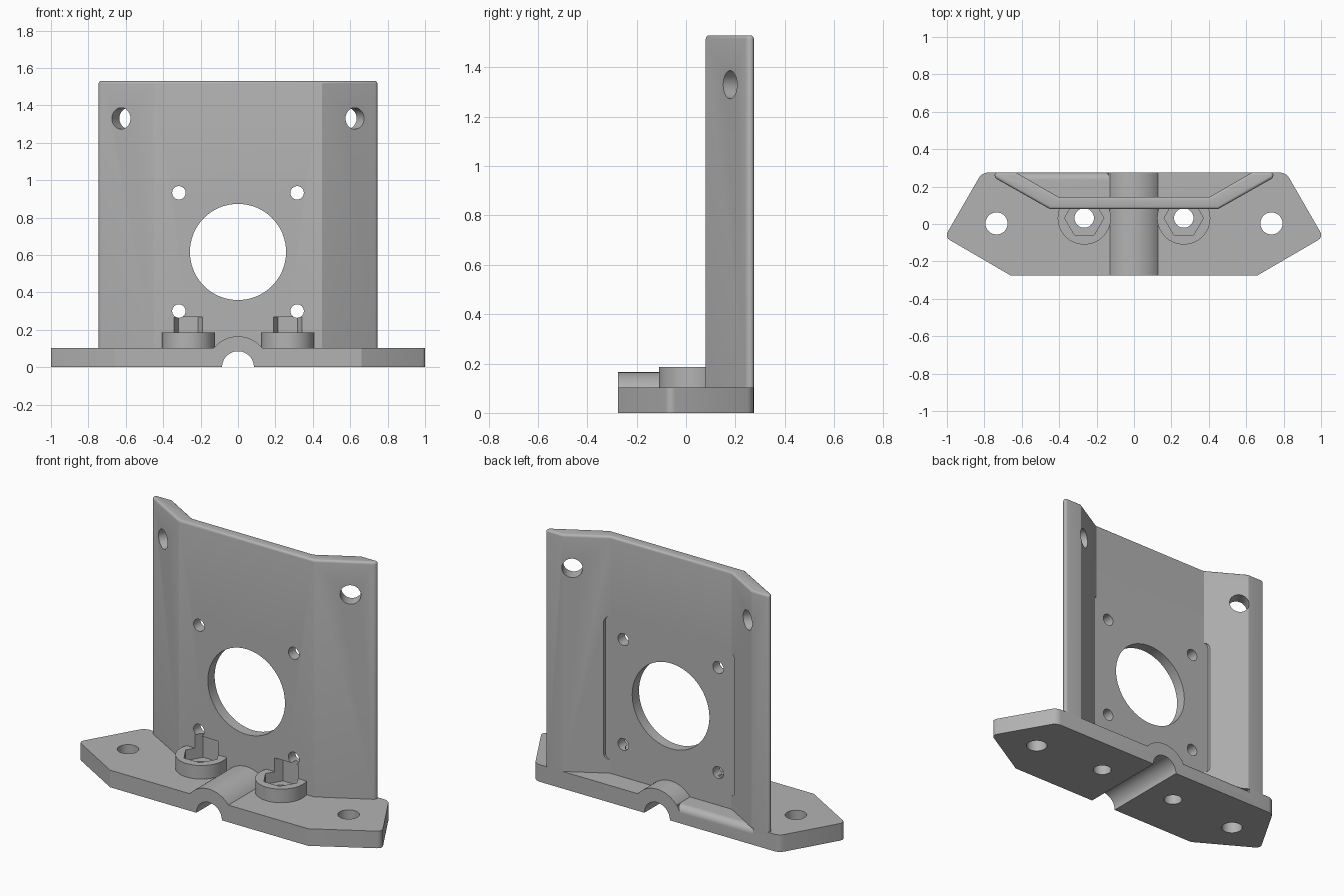
import bpy, bmesh, math
from mathutils import Vector, Matrix

cube = bpy.data.objects.get("Cube")
if cube:
    bpy.data.objects.remove(cube)

grey = bpy.data.materials.new("matte grey")
grey.use_nodes = True
grey.diffuse_color = (0.45, 0.45, 0.45, 1)
grey.node_tree.nodes["Principled BSDF"].inputs["Base Color"].default_value = (0.45, 0.45, 0.45, 1)


def finish(name, bm):
    bmesh.ops.recalc_face_normals(bm, faces=bm.faces)
    mesh = bpy.data.meshes.new(name)
    bm.to_mesh(mesh)
    bm.free()
    ob = bpy.data.objects.new(name, mesh)
    bpy.context.collection.objects.link(ob)
    mesh.materials.append(grey)
    return ob


def prism(name, outline, z0, z1, round_edge=None, radius=0.03):
    """Extrude a plan outline; round the edges picked by round_edge(a, b)."""
    bm = bmesh.new()
    face = bm.faces.new([bm.verts.new((x, y, z0)) for x, y in outline])
    ext = bmesh.ops.extrude_face_region(bm, geom=[face])["geom"]
    bmesh.ops.translate(bm, vec=(0, 0, z1 - z0),
                        verts=[v for v in ext if isinstance(v, bmesh.types.BMVert)])
    if round_edge:
        picked = [e for e in bm.edges if round_edge(e.verts[0].co, e.verts[1].co)]
        bmesh.ops.bevel(bm, geom=picked, offset=radius, segments=4,
                        profile=0.5, affect='EDGES')
    return finish(name, bm)


def cylinder(name, centre, axis, radius, length, sides=64):
    bm = bmesh.new()
    turn = Vector((0, 0, 1)).rotation_difference(Vector(axis)).to_matrix().to_4x4()
    bmesh.ops.create_cone(bm, cap_ends=True, segments=sides, radius1=radius, radius2=radius,
                          depth=length, matrix=Matrix.Translation(centre) @ turn)
    return finish(name, bm)


def box(name, low, high):
    (x0, y0, z0), (x1, y1, z1) = low, high
    return prism(name, [(x0, y0), (x1, y0), (x1, y1), (x0, y1)], z0, z1)


def cut(target, cutters):
    bpy.context.view_layer.objects.active = target
    for c in cutters:
        mod = target.modifiers.new("cut", 'BOOLEAN')
        mod.operation = 'DIFFERENCE'
        mod.solver = 'EXACT'
        mod.object = c
        bpy.ops.object.modifier_apply(modifier=mod.name)


def mirrored(half):
    return half + [(-x, y) for x, y in reversed(half)]


def is_vertical(a, b):
    return abs(a.z - b.z) > 0.01


THICK, BOSS_X, BOSS_Y, MOTOR_Z = 0.103, 0.266, 0.032, 0.616
SIDES = (-1, 1)

# base plate with rounded outer corners
base = prism("base_plate", mirrored([(0.66, -0.275), (1.012, -0.07), (0.813, 0.275)]),
             0, THICK, lambda a, b: is_vertical(a, b) and abs(a.x) > 0.7)

# raised arch over the shaft channel
arch = cylinder("channel_arch", (0, 0, 0), (0, 1, 0), 0.165, 0.55)

# upright panel with angled wings and softened rim
panel = prism("upright_panel",
              mirrored([(0.45, 0.08), (0.745, 0.247), (0.745, 0.275), (0.63, 0.275), (0.405, 0.145)]),
              0.1, 1.53,
              lambda a, b: min(a.z, b.z) > 1.5 or (is_vertical(a, b) and abs(a.x) > 0.7),
              0.014)

# round bosses in front of the panel
bosses = [cylinder("boss_" + n, (s * BOSS_X, BOSS_Y, 0.14), (0, 0, 1), 0.142, 0.09)
          for s, n in zip(SIDES, ("right", "left"))]

# cutters: shaft channel and everything below the ground
channel = cylinder("channel_cutter", (0, 0, 0), (0, 1, 0), 0.085, 2)
ground = box("ground_cutter", (-2, -2, -1), (2, 2, 0))
behind = box("behind_cutter", (-1, 0.13, 0), (1, 1, 1))

# cutters: bolt holes and hexagonal nut pockets
mounts = [cylinder("mount_cutter", (s * 0.735, 0.003, 0), (0, 0, 1), 0.059, 1) for s in SIDES]
bolts = [cylinder("bolt_cutter", (s * BOSS_X, BOSS_Y, 0), (0, 0, 1), 0.052, 0.4) for s in SIDES]
pockets = []
for s in SIDES:
    hexagon = [(s * BOSS_X + 0.105 * math.cos(k * math.pi / 3),
                BOSS_Y + 0.105 * math.sin(k * math.pi / 3)) for k in range(6)]
    pockets.append(prism("pocket_cutter", hexagon, 0.12, 0.268))

# cutters: panel opening, screw holes, wing holes and square recess at the back
opening = cylinder("opening_cutter", (0, 0.1, MOTOR_Z), (0, 1, 0), 0.257, 1, 96)
screws = [cylinder("screw_cutter", (s * 0.316, 0.1, MOTOR_Z + t * 0.316), (0, 1, 0), 0.036, 1, 32)
          for s in SIDES for t in SIDES]
wing_holes = [cylinder("wing_cutter", (s * 0.625, 0.178, 1.33), (s * 0.5, -0.866, 0), 0.057, 0.4, 48)
              for s in SIDES]
recess = box("recess_cutter", (-0.435, 0.145, MOTOR_Z - 0.43), (0.435, 0.4, MOTOR_Z + 0.43))
bm = bmesh.new()
bm.from_mesh(recess.data)
bmesh.ops.bevel(bm, geom=[e for e in bm.edges if abs(e.verts[0].co.y - e.verts[1].co.y) > 0.01],
                offset=0.03, segments=4, profile=0.5, affect='EDGES')
bm.to_mesh(recess.data)
bm.free()

# cutter: rounded relief on one stretch of the back edge
relief = box("relief_cutter", (-0.64, 0.235, THICK - 0.04), (-0.135, 0.4, 0.4))
edge_round = cylinder("edge_round", (-0.4, 0.235, THICK - 0.04), (1, 0, 0), 0.04, 1)
cut(relief, [edge_round])

cut(base, [channel, relief] + mounts + bolts + pockets)
cut(arch, [ground, channel])
cut(panel, [opening, recess] + screws + wing_holes + pockets)
for boss, bolt, pocket in zip(bosses, bolts, pockets):
    cut(boss, [behind, bolt, pocket, channel])

for c in [channel, ground, behind, opening, recess, relief, edge_round,
          *mounts, *bolts, *pockets, *screws, *wing_holes]:
    bpy.data.objects.remove(c)

# smooth the round surfaces, keep the edges crisp
bpy.ops.object.select_all(action='DESELECT')
for ob in [base, arch, panel, *bosses]:
    ob.select_set(True)
    bpy.context.view_layer.objects.active = ob
bpy.ops.object.shade_smooth_by_angle(angle=math.radians(25))
